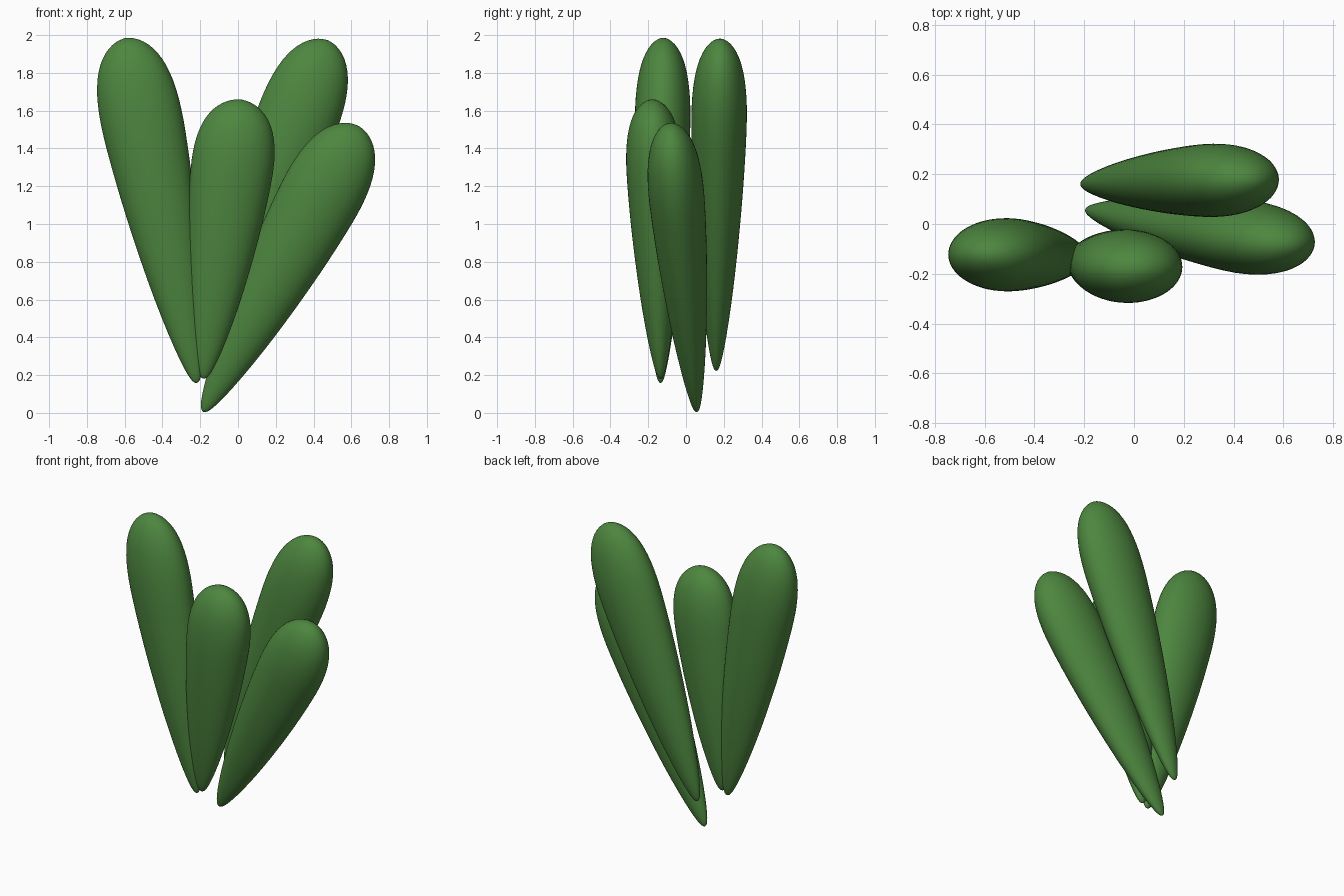
import bpy, math
from mathutils import Vector

if "Cube" in bpy.data.objects:
    bpy.data.objects.remove(bpy.data.objects["Cube"])

mat = bpy.data.materials.new("leaf_green")
mat.diffuse_color = (0.075, 0.24, 0.05, 1)
mat.use_nodes = True
mat.node_tree.nodes["Principled BSDF"].inputs["Base Color"].default_value = mat.diffuse_color

# Club profile: (fraction along the axis, fraction of full radius)
PROFILE = [(0.004, .07), (0.015, .13), (.04, .21), (.1, .345), (.2, .51), (.3, .645),
           (.4, .755), (.5, .85), (.6, .925), (.7, .98), (.77, 1), (.83, .975),
           (.88, .905), (.92, .8), (.955, .64), (.98, .44), (.995, .22)]
SIDES = 32


def leaf(name, tip, end, half_width, half_depth):
    tip, end = Vector(tip), Vector(end)
    axis = end - tip
    across = Vector((axis.z, 0, -axis.x)).normalized()
    depth = axis.normalized().cross(across)
    verts, faces = [tip], []
    for s, r in PROFILE:
        for i in range(SIDES):
            a = 2 * math.pi * i / SIDES
            verts.append(tip + axis * s + across * (half_width * r * math.cos(a))
                         + depth * (half_depth * r * math.sin(a)))
    verts.append(end)
    last = len(verts) - 1
    for i in range(SIDES):
        j = (i + 1) % SIDES
        faces.append((0, 1 + j, 1 + i))
        for k in range(len(PROFILE) - 1):
            b = 1 + k * SIDES
            faces.append((b + i, b + j, b + SIDES + j, b + SIDES + i))
        b = 1 + (len(PROFILE) - 1) * SIDES
        faces.append((b + i, b + j, last))
    mesh = bpy.data.meshes.new(name)
    mesh.from_pydata(verts, [], faces)
    mesh.polygons.foreach_set("use_smooth", [True] * len(mesh.polygons))
    mesh.materials.append(mat)
    ob = bpy.data.objects.new(name, mesh)
    bpy.context.collection.objects.link(ob)
    sub = ob.modifiers.new("smooth", 'SUBSURF')
    sub.levels = sub.render_levels = 1


# Four leaves fanning out from a common base
leaf("left_leaf", (-.218, -.135, .157), (-.6, -.12, 1.985), .22, .149)
leaf("centre_leaf", (-.183, -.135, .18), (.018, -.18, 1.66), .221, .149)
leaf("back_right_leaf", (-.2, .16, .222), (.475, .18, 1.975), .22, .149)
leaf("front_right_leaf", (-.185, .057, .005), (.64, -.085, 1.52), .22, .149)
